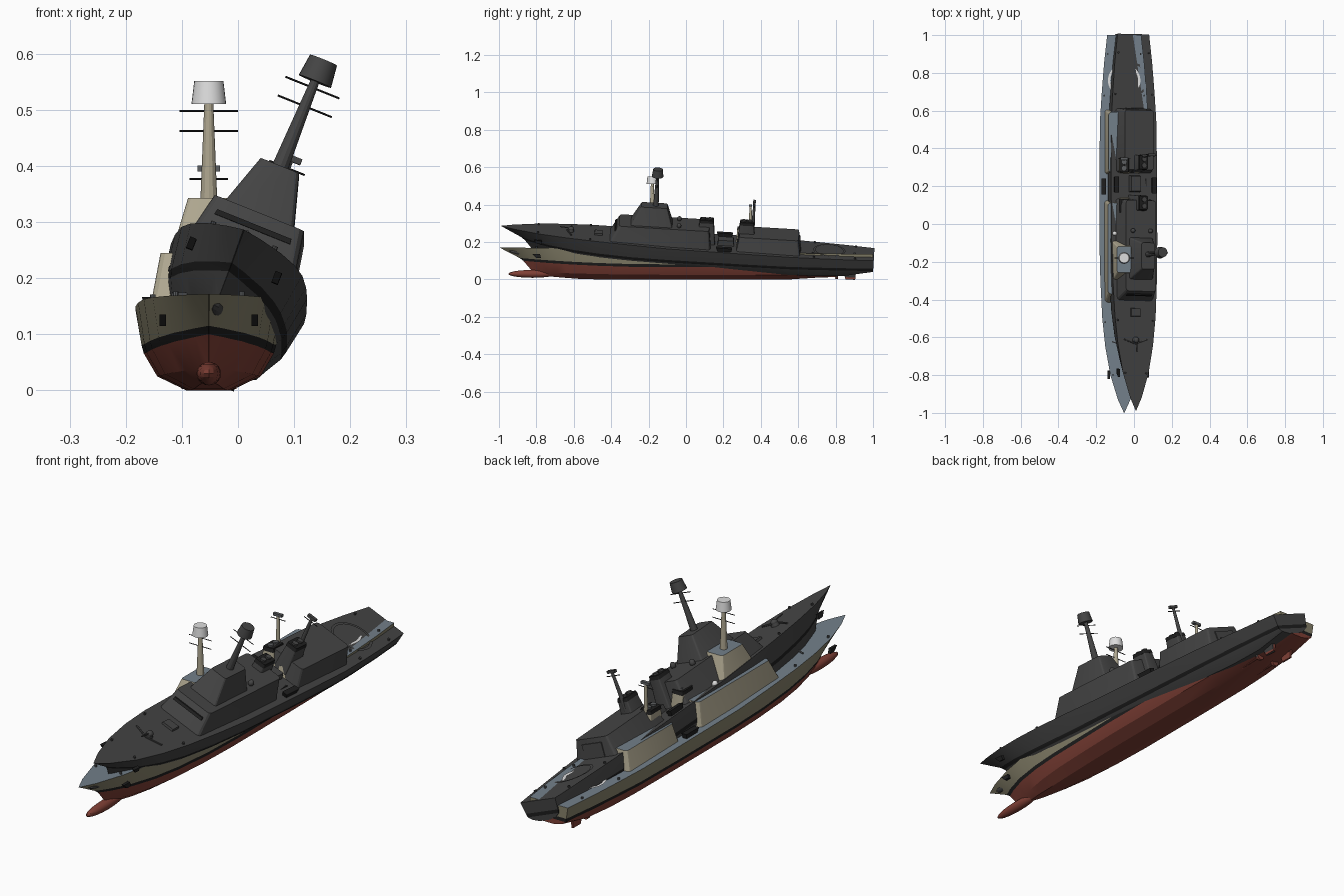
import bpy, bmesh, math
from mathutils import Matrix, Vector

if "Cube" in bpy.data.objects:
    bpy.data.objects.remove(bpy.data.objects["Cube"])

def material(name, r, g, b):
    m = bpy.data.materials.new(name)
    lin = lambda c: c / 12.92 if c < 0.04 else ((c + 0.055) / 1.055) ** 2.4
    m.diffuse_color = (lin(r), lin(g), lin(b), 1)
    m.use_nodes = True
    m.node_tree.nodes["Principled BSDF"].inputs["Base Color"].default_value = m.diffuse_color
    return m

MATS = {k: material(n, *c) for k, n, c in [
    ("hull", "hull beige", (.53, .51, .42)), ("house", "light beige", (.68, .65, .56)),
    ("red", "bottom red", (.50, .25, .21)), ("black", "black", (.12, .12, .12)),
    ("deck", "deck blue grey", (.45, .50, .54)), ("white", "white", (.87, .87, .87)),
    ("grey", "equipment grey", (.36, .37, .38)), ("char", "charcoal", (.27, .27, .27))]}

# current ship state: prefix, placement, colouring
S = {"name": "", "mat": Matrix(), "dark": False}

def mat(k):
    return MATS[k if not S["dark"] or k == "black" else "char"]

def finish(name, bm, *keys):
    bmesh.ops.recalc_face_normals(bm, faces=bm.faces)
    me = bpy.data.meshes.new(name)
    bm.to_mesh(me)
    bm.free()
    for k in keys:
        me.materials.append(mat(k))
    ob = bpy.data.objects.new(S["name"] + name, me)
    ob.matrix_world = S["mat"]
    bpy.context.collection.objects.link(ob)
    return ob

def interp(table, y):
    for (a, u), (b, v) in zip(table, table[1:]):
        if y <= b:
            return u + (v - u) * (y - a) / (b - a)
    return table[-1][1]

def block(name, key, x, base, top, bevel=0.0, top_key=None):
    """Tapered box; base and top are (half width, y front, y back, z)."""
    bm = bmesh.new()
    rings = []
    for h, y0, y1, z in (base, top):
        rings.append([bm.verts.new((x + sx * h, y, z)) for sx, y in ((-1, y0), (1, y0), (1, y1), (-1, y1))])
    a, b = rings
    bm.faces.new(a)
    bm.faces.new(b)
    for i in range(4):
        bm.faces.new((a[i], a[(i + 1) % 4], b[(i + 1) % 4], b[i]))
    if bevel:
        edges = [e for e in bm.edges if abs(e.verts[0].co.z - e.verts[1].co.z) > 1e-4]
        bmesh.ops.bevel(bm, geom=edges, offset=bevel, segments=3, profile=.5, affect='EDGES')
    bm.normal_update()
    if top_key:
        for f in bm.faces:
            f.material_index = int(f.calc_center_median().z > top[3] - 1e-4)
    return finish(name, bm, key, top_key or key)

def rod(name, key, p, q, r0, r1=None, n=12):
    """Cone or cylinder from p to q."""
    p, q = Vector(p), Vector(q)
    bm = bmesh.new()
    m = Matrix.Translation((p + q) / 2) @ (q - p).to_track_quat('Z', 'Y').to_matrix().to_4x4()
    bmesh.ops.create_cone(bm, cap_ends=True, segments=n, radius1=r0,
                          radius2=r0 if r1 is None else r1, depth=(q - p).length, matrix=m)
    return finish(name, bm, key)

def ball(name, key, c, r):
    bm = bmesh.new()
    bmesh.ops.create_uvsphere(bm, u_segments=16, v_segments=10, radius=1,
                              matrix=Matrix.Translation(c) @ Matrix.Diagonal((*r, 1)))
    return finish(name, bm, key)

BEAM = [(-1, .001), (-.93, .033), (-.8, .073), (-.65, .100), (-.5, .116), (-.3, .126),
        (-.1, .131), (.3, .131), (.55, .128), (.8, .112), (1, .09)]
SHEER = [(-1, .172), (-.6, .165), (-.4, .160), (-.1, .149), (.3, .145), (1, .135)]
KEEL = [(-1, .02), (-.6, 0), (.58, 0), (.85, .022), (1, .05)]

def hull():
    # rows from keel to deck: max half width, stem position, bow fineness
    rows = [(.040, -.76, 1.5), (.092, -.82, 1.4), (.116, -.87, 1.15), (.120, -.89, 1.1), (.131, -1, 1)]
    stations = [-1, -.93, -.86, -.8, -.72, -.65, -.5, -.3, -.1, .3, .55, .7, .85, 1]
    bm = bmesh.new()
    grid = []
    for y in stations:
        rise = .034 * max(0, (-y - .2) / .8) ** 1.6
        k = interp(KEEL, y)
        low = .066 + rise + (.012 * max(0, y - .5))
        zs = [k, max(k + .010, .025 + rise * .5), low, low + .015, interp(SHEER, y)]
        ratio = interp(BEAM, y) / .131
        line = []
        for (w, stem, p), z in zip(rows, zs):
            hw = w * ratio ** (p if y < 0 else 1)
            yy = y + (stem + 1) * ((1 - y) / 2) ** 5
            line.append([bm.verts.new((s * hw, yy, z)) for s in (-1, 1)])
        grid.append(line)
    colour = [0, 0, 1, 2]
    for a, b in zip(grid, grid[1:]):
        for s in (0, 1):
            for i in range(4):
                f = bm.faces.new((a[i][s], b[i][s], b[i + 1][s], a[i + 1][s]))
                f.material_index = colour[i]
        bm.faces.new((a[0][0], a[0][1], b[0][1], b[0][0])).material_index = 0
        bm.faces.new((a[4][0], a[4][1], b[4][1], b[4][0])).material_index = 3
    for line in (grid[0], grid[-1]):
        for i in range(4):
            f = bm.faces.new((line[i][0], line[i][1], line[i + 1][1], line[i + 1][0]))
            f.material_index = colour[i]
    finish("hull", bm, "red", "black", "hull", "deck")

def flight_deck_ring():
    bm = bmesh.new()
    n, c = 40, []
    for i in range(n):
        a = 2 * math.pi * i / n
        c.append([bm.verts.new((r * math.cos(a), .76 + r * math.sin(a), .1435 - .01 * (r * math.sin(a) / .7)))
                  for r in (.074, .086)])
    for i in range(n):
        a, b = c[i], c[(i + 1) % n]
        bm.faces.new((a[0], a[1], b[1], b[0]))
    finish("landing_ring", bm, "white")

def ship():
    hull()
    flight_deck_ring()
    # underwater parts
    ball("bow_bulb", "red", (0, -.82, .03), (.022, .13, .021))
    for s in (-1, 1):
        block("rudder", "red", s * .045, (.004, .855, .905, .002), (.006, .84, .91, .055))
        rod("propeller_shaft", "red", (s * .04, .55, .012), (s * .04, .81, .018), .005, n=8)
        rod("propeller", "red", (s * .04, .80, .018), (s * .04, .812, .018), .016)
        block("anchor", "black", s * .082, (.006, -.80, -.775, .115), (.006, -.82, -.78, .135))
        # boats, domes and deck gear
        block("side_boat", "black", s * .107, (.009, .165, .235, .145), (.012, .155, .24, .166))
        ball("satellite_dome", "white", (s * .05, -.05, .254), (.012, .012, .014))
        rod("breakwater", "grey", (0, -.645, .17), (s * .065, -.622, .17), .004, n=6)
        for y in (-.8, -.52, .68, .9):
            x = s * (interp(BEAM, y) - .014)
            rod("bollard", "grey", (x, y, interp(SHEER, y) - .004), (x, y, interp(SHEER, y) + .008), .005, n=8)
    # foredeck gun and hatch
    rod("gun_base", "grey", (0, -.625, .16), (0, -.625, .178), .018, .015, n=16)
    ball("gun_turret", "grey", (0, -.625, .18), (.014, .016, .012))
    rod("gun_barrel", "grey", (0, -.63, .183), (0, -.685, .188), .003, n=8)
    block("launcher_hatch", "grey", 0, (.028, -.50, -.455, .155), (.026, -.498, -.457, .172))
    # forward superstructure with windows
    block("main_house", "house", 0, (.106, -.425, .125, .14), (.086, -.37, .112, .245), .016, "deck")
    block("bridge_window_strip", "black", 0, (.073, -.394, -.38, .212), (.071, -.388, -.37, .222))
    block("bridge_tower", "house", 0, (.068, -.31, -.085, .24), (.037, -.258, -.118, .343), .010, "deck")
    # main mast
    rod("main_mast", "house", (0, -.18, .34), (0, -.18, .512), .015, .008)
    rod("mast_radome", "white", (0, -.18, .51), (0, -.18, .551), .031, .026, n=24)
    for z in (.498, .462):
        rod("mast_yard", "black", (-.052, -.18, z), (.052, -.18, z), .0018, n=6)
    # funnels with black caps and exhausts
    for y in (.097, .312):
        block("funnel", "house", 0, (.034, y - .05, y + .05, .14), (.025, y - .038, y + .038, .268), .008)
        block("funnel_cap", "black", 0, (.026, y - .039, y + .039, .266), (.024, y - .036, y + .036, .282), .006)
        for d in (-.017, .017):
            rod("exhaust", "grey", (0, y + d, .27), (0, y + d, .289), .012, n=14)
    block("midship_locker", "house", 0, (.03, .16, .25, .14), (.028, .165, .245, .175))
    # hangar and its door
    block("hangar", "house", 0, (.104, .262, .605, .135), (.082, .275, .592, .22), .014, "deck")
    block("hangar_door", "grey", 0, (.05, .596, .6075, .142), (.05, .59, .600, .200))
    # aft mast
    rod("aft_mast", "house", (0, .345, .21), (0, .345, .392), .010, .006)
    rod("aft_yard", "black", (-.034, .345, .377), (.034, .345, .377), .0018, n=6)
    block("aft_radar", "grey", 0, (.020, .338, .352, .390), (.020, .338, .352, .401))

# upright coloured ship
S.update(name="", mat=Matrix.Translation((-.052, 0, 0)), dark=False)
ship()
# dark ship, rolled to starboard with the bow lifted
S.update(name="dark_", dark=True,
         mat=Matrix.Translation((-.054, 0, .068)) @ Matrix.Rotation(math.radians(-3.4), 4, 'X')
         @ Matrix.Rotation(math.radians(22), 4, 'Y'))
ship()

bpy.ops.object.select_all(action='SELECT')
bpy.context.view_layer.objects.active = bpy.context.scene.objects[0]
bpy.ops.object.shade_smooth_by_angle(angle=math.radians(25))
